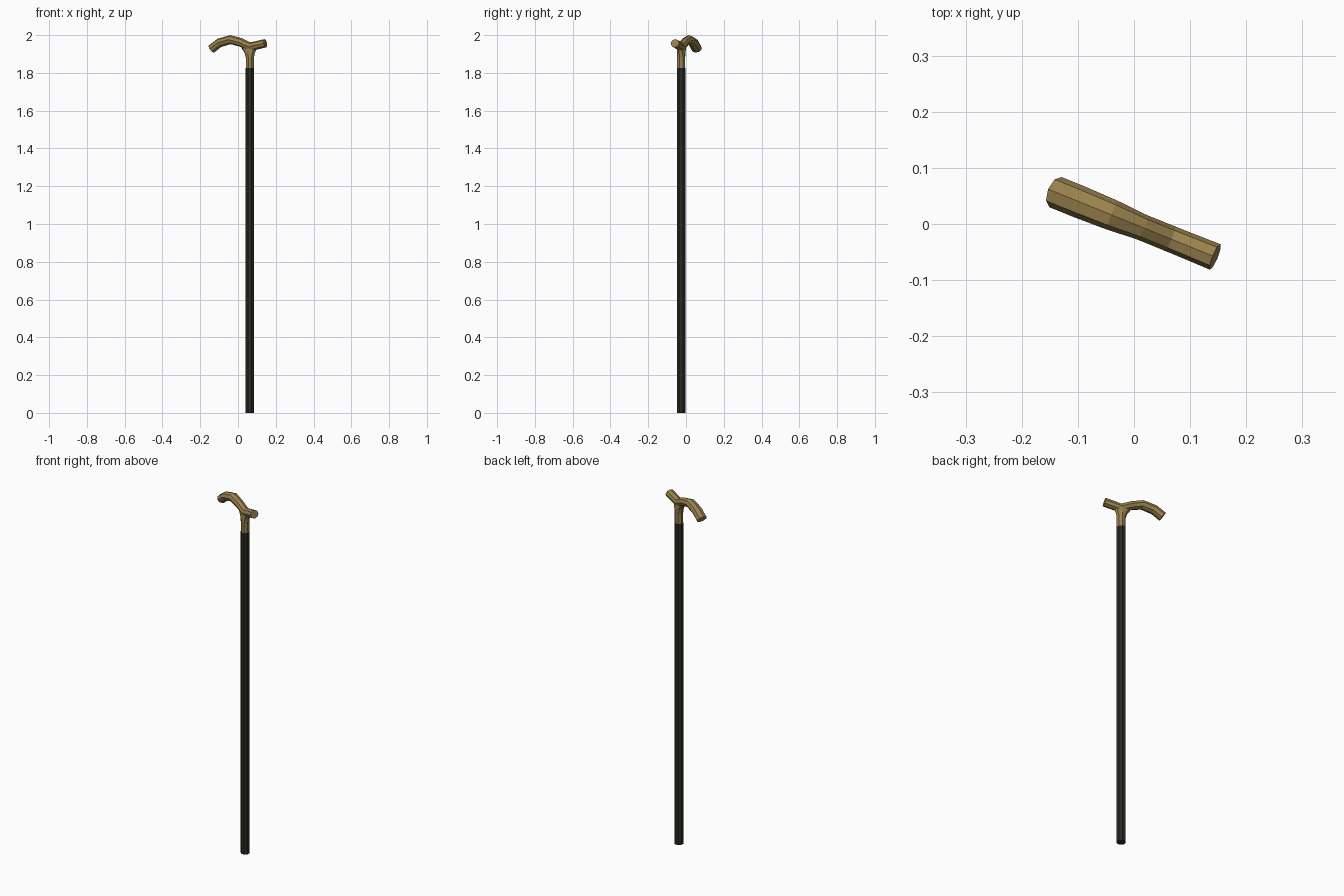
import bpy, bmesh, math
from mathutils import Vector

if "Cube" in bpy.data.objects:
    bpy.data.objects.remove(bpy.data.objects["Cube"])

ANG = math.radians(-22.1)                       # heading of the handle seen from above
D = Vector((math.cos(ANG), math.sin(ANG), 0))   # along the handle
T = Vector((-math.sin(ANG), math.cos(ANG), 0))  # across the handle
Z = Vector((0, 0, 1))


def material(name, col):
    m = bpy.data.materials.new(name)
    m.diffuse_color = (*col, 1)
    m.use_nodes = True
    m.node_tree.nodes["Principled BSDF"].inputs["Base Color"].default_value = m.diffuse_color
    return m


def loft(name, rings, mat, n=8):
    """Skin octagonal rings given as (centre, axis_a, axis_b)."""
    bm = bmesh.new()
    loops = []
    for c, a, b in rings:
        loops.append([bm.verts.new(c + a * math.cos(2 * math.pi * i / n)
                                   + b * math.sin(2 * math.pi * i / n)) for i in range(n)])
    for l0, l1 in zip(loops, loops[1:]):
        for i in range(n):
            j = (i + 1) % n
            bm.faces.new((l0[i], l0[j], l1[j], l1[i]))
    bm.faces.new(loops[0][::-1])
    bm.faces.new(loops[-1])
    bmesh.ops.recalc_face_normals(bm, faces=bm.faces)
    me = bpy.data.meshes.new(name)
    bm.to_mesh(me)
    bm.free()
    me.materials.append(mat)
    ob = bpy.data.objects.new(name, me)
    bpy.context.collection.objects.link(ob)
    return ob


brass = material("aged brass", (0.32, 0.22, 0.075))
black = material("dark wood", (0.022, 0.023, 0.015))

# Shaft: straight octagonal rod
S = 0.068
loft("shaft", [(D * S + Z * z, D * 0.024, T * 0.024) for z in (0, 1.825)], black)

# Neck: collar flaring along the handle (height, centre, half length, half width)
neck = [(1.825, S, 0.023, 0.023), (1.88, S, 0.023, 0.023), (1.902, 0.067, 0.028, 0.022),
        (1.918, 0.066, 0.036, 0.021), (1.932, 0.064, 0.046, 0.019)]
loft("neck", [(D * s + Z * z, D * a, T * b) for z, s, a, b in neck], brass)

# Handle: swept octagon (along, height, half width, half thickness)
path = [(-0.151, 1.927, 0.029, 0.0245), (-0.106, 1.959, 0.029, 0.024), (-0.043, 1.976, 0.0275, 0.024),
        (0.014, 1.962, 0.0235, 0.023), (0.071, 1.938, 0.0235, 0.0235), (0.156, 1.957, 0.0245, 0.0225)]
pts = [D * p[0] + Z * p[1] for p in path]
rings = []
for i, p in enumerate(path):
    tan = (pts[min(i + 1, len(pts) - 1)] - pts[max(i - 1, 0)]).normalized()
    rings.append((pts[i], T * p[2], T.cross(tan) * -p[3]))
loft("handle", rings, brass)
